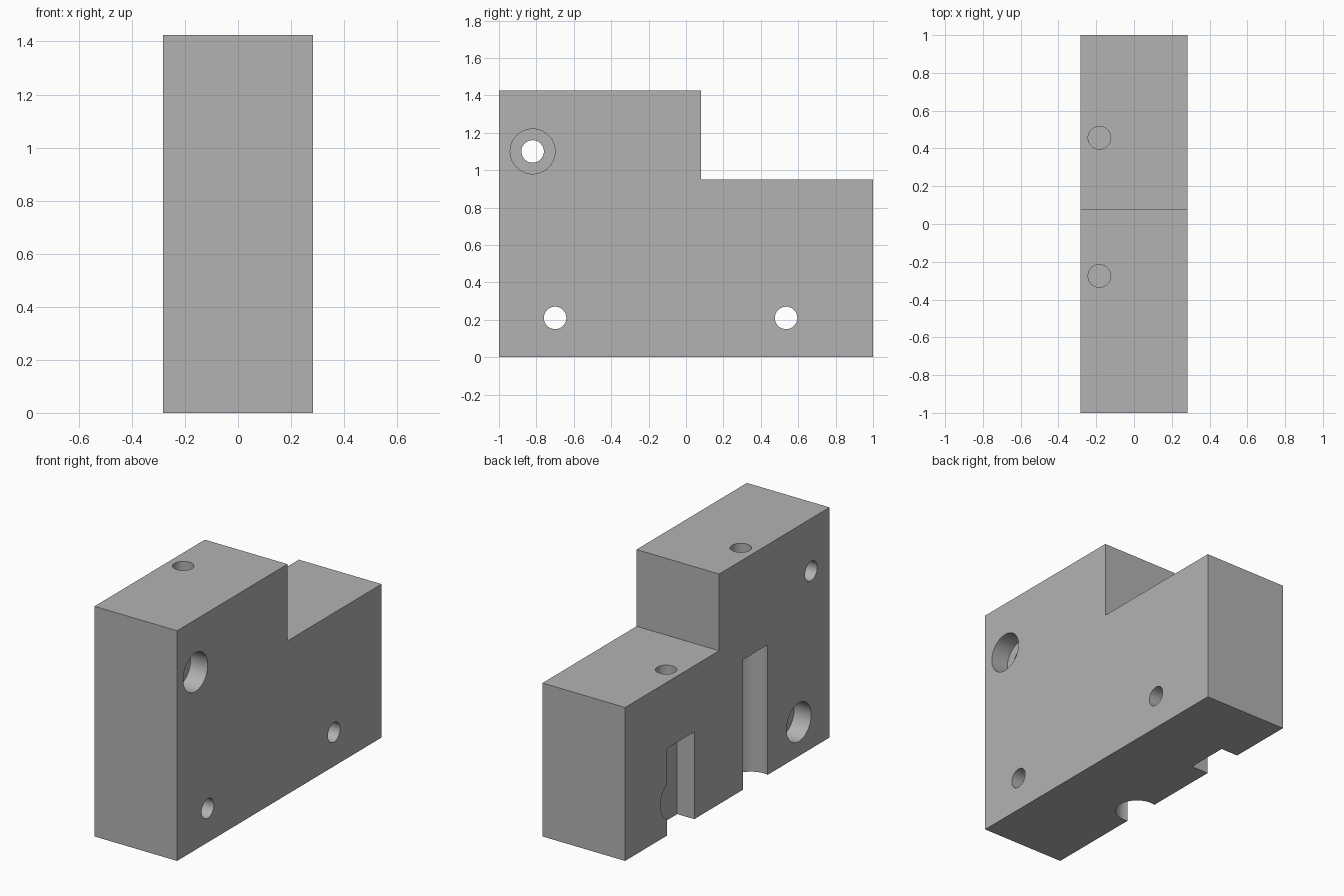
import bpy, bmesh, math
from mathutils import Matrix

cube = bpy.data.objects.get("Cube")
if cube:
    bpy.data.objects.remove(cube, do_unlink=True)

HALF = 0.283          # half the block thickness
DEPTH = 0.117         # counterbore and slot depth
BOLT, BORE = 0.06, 0.12

grey = bpy.data.materials.new("machined grey")
grey.use_nodes = True
grey.diffuse_color = (0.45, 0.45, 0.45, 1)
grey.node_tree.nodes["Principled BSDF"].inputs["Base Color"].default_value = (0.45, 0.45, 0.45, 1)


def make(name, bm):
    bmesh.ops.recalc_face_normals(bm, faces=bm.faces)
    mesh = bpy.data.meshes.new(name)
    bm.to_mesh(mesh)
    bm.free()
    mesh.materials.append(grey)
    obj = bpy.data.objects.new(name, mesh)
    bpy.context.collection.objects.link(obj)
    return obj


# Stepped block: side profile extruded across the thickness
bm = bmesh.new()
profile = [(-1, 0), (1, 0), (1, 0.95), (0.08, 0.95), (0.08, 1.425), (-1, 1.425)]
face = bm.faces.new([bm.verts.new((-HALF, y, z)) for y, z in profile])
side = bmesh.ops.extrude_face_region(bm, geom=[face])["geom"]
bmesh.ops.translate(bm, verts=[v for v in side if isinstance(v, bmesh.types.BMVert)],
                    vec=(2 * HALF, 0, 0))
block = make("stepped_block", bm)


def cut(name, bm):
    cutter = make(name, bm)
    cutter.hide_render = True
    mod = block.modifiers.new(name, "BOOLEAN")
    mod.operation = "DIFFERENCE"
    mod.solver = "EXACT"
    mod.object = cutter
    bpy.context.view_layer.objects.active = block
    bpy.ops.object.modifier_apply(modifier=name)
    bpy.data.objects.remove(cutter, do_unlink=True)


def drill(name, center, radius, length, axis):
    bm = bmesh.new()
    turn = Matrix.Rotation(math.pi / 2, 4, "Y") if axis == "X" else Matrix()
    bmesh.ops.create_cone(bm, cap_ends=True, segments=64, radius1=radius, radius2=radius,
                          depth=length, matrix=Matrix.Translation(center) @ turn)
    cut(name, bm)


# Flat slot, open at the bottom of the -x side
bm = bmesh.new()
bmesh.ops.create_cube(bm, size=1)
bmesh.ops.scale(bm, verts=bm.verts, vec=(2 * DEPTH, 0.266, 1.08))
bmesh.ops.translate(bm, verts=bm.verts, vec=(-HALF, 0.456, 0))
cut("flat_slot", bm)

# Rounded slot, open at the bottom of the -x side
drill("round_slot", (-HALF + 0.03, -0.275, 0), 0.124, 1.61, "Z")

# Cross bolts with counterbores on one side each
for y, z, s in [(-0.82, 1.1, 1), (-0.7, 0.21, -1), (0.535, 0.21, -1)]:
    drill("bolt_hole", (0, y, z), BOLT, 1, "X")
    drill("counterbore", (s * HALF, y, z), BORE, 2 * DEPTH, "X")

# Blind holes in the two top faces
for y, top in [(0.456, 0.95), (-0.275, 1.425)]:
    drill("top_hole", (-0.183, y, top), BOLT, 0.7, "Z")

# Smooth bores with crisp edges
block.select_set(True)
bpy.context.view_layer.objects.active = block
bpy.ops.object.shade_smooth_by_angle(angle=math.radians(30))
